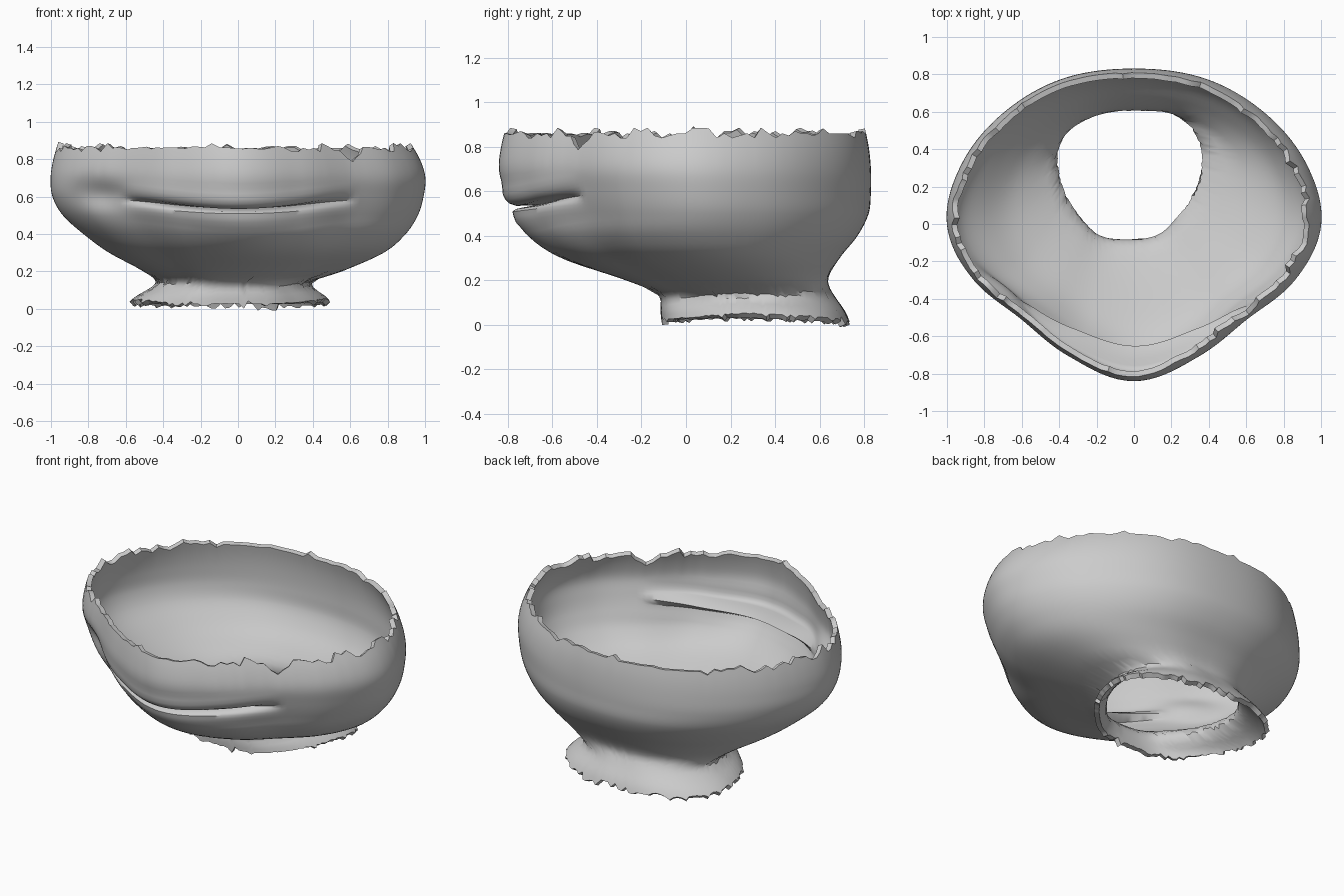
import bpy, bmesh, math, random
from mathutils import Vector

if "Cube" in bpy.data.objects:
    bpy.data.objects.remove(bpy.data.objects["Cube"])
random.seed(4)
N = 144

# Height levels: z, left x, right x, front y, back y, neck-shape weight
LEVELS = [(0.00, -.63, .54, -.11, .74, 1), (0.06, -.57, .49, -.115, .715, 1),
          (0.14, -.45, .405, -.13, .66, 1), (0.20, -.52, .57, -.27, .635, .7),
          (0.30, -.70, .79, -.56, .69, .35), (0.40, -.83, .90, -.71, .77, .12),
          (0.50, -.935, .96, -.775, .82, 0), (0.60, -.99, .99, -.815, .83, 0),
          (0.70, -1.0, 1.0, -.84, .83, 0), (0.80, -.985, .97, -.83, .82, 0),
          (0.92, -.95, .90, -.80, .795, 0)]
# Half-plan radii from front to back, normalised
HEAD = [1, .91, .855, .93, 1, 1, 1, 1.01, 1]
NECK = [1, 1, .92, .91, .95, 1.03, 1.06, 1.04, 1]


def hermite(p0, p1, m0, m1, t):
    return ((2*t**3 - 3*t*t + 1)*p0 + (t**3 - 2*t*t + t)*m0
            + (3*t*t - 2*t**3)*p1 + (t**3 - t*t)*m1)


def level(z):
    z = max(0.0, min(0.92, z))
    i = max(k for k in range(len(LEVELS) - 1) if LEVELS[k][0] <= z)
    a, b = LEVELS[i], LEVELS[i + 1]
    p, n = LEVELS[max(i - 1, 0)], LEVELS[min(i + 2, len(LEVELS) - 1)]
    h = b[0] - a[0]
    return [hermite(a[k], b[k], (b[k] - p[k])/(b[0] - p[0])*h,
                    (n[k] - a[k])/(n[0] - a[0])*h, (z - a[0])/h) for k in range(1, 6)]


def radius(table, a):
    f = abs((a + math.pi) % (2*math.pi) - math.pi) / math.pi * 8
    i = min(int(f), 7)
    g = lambda k: table[8 - abs(8 - abs(k))]
    return hermite(g(i), g(i + 1), (g(i + 1) - g(i - 1))/2, (g(i + 2) - g(i))/2, f - i)


def surface(a, z):
    xl, xr, yf, yb, w = level(z)
    r = radius(HEAD, a)*(1 - w) + radius(NECK, a)*w
    return Vector(((xl + xr)/2 + (xr - xl)/2*r*math.sin(a),
                   (yf + yb)/2 - (yb - yf)/2*r*math.cos(a), z))


# Rows around the mouth crease: height offset, inward push
LIPS = [(-.10, 0), (-.07, -.008), (-.045, -.006), (-.022, 0), (-.010, .02), (-.002, .06),
        (.006, .11), (.006, .07), (.004, .03), (.014, .004), (.03, -.008), (.055, -.012), (.085, -.005)]
cols = []
for c in range(N):
    a = 2*math.pi*c/N
    ref = surface(a, 0.55)
    front = ref.y < 0
    zc = 0.53 + 0.07*math.tanh(3.0*ref.x**2) if front else 0.60
    mouth = max(0, 1 - (ref.x/0.62)**2)**0.8 if front else 0
    # Torn rim and torn neck edge
    calm = 0.25 if -.55 < ref.x < .2 else 1
    top = 0.86 + calm*random.choice((-.02, -.01, 0, 0, .01, .025))
    if c % 17 == 5:
        top += 0.022
    top -= 0.06*math.exp(-((a - 0.86)/0.09)**2)
    bottom = 0.025 + 0.025*abs(math.sin(a))**3 + random.choice((-.012, 0, 0, .004))
    if abs(c - N//2) < 12 or c in (4, 8, N - 9, N - 13):
        bottom += random.choice((-.012, .012))
    if c == 3:
        bottom = 0.0
    lo, hi = zc + LIPS[0][0], zc + LIPS[-1][0]
    rows = [(bottom + (lo - bottom)*k/20, 0) for k in range(20)]
    # The fold flattens into an evenly spaced surface outside the mouth
    for k, (dz, push) in enumerate(LIPS):
        even = LIPS[0][0] + (LIPS[-1][0] - LIPS[0][0])*k/(len(LIPS) - 1)
        rows.append((zc + dz*mouth + even*(1 - mouth), push*mouth))
    rows += [(hi + (top - hi)*k/9, 0) for k in range(1, 10)]
    col = []
    for z, push in rows:
        p = surface(a, z)
        p.y += push
        # Cheek dimple beside the left mouth corner
        d = (p - Vector((-.74, -.38, .61)))
        dent = 0.045*math.exp(-(d.x**2 + d.y**2)/0.03 - d.z**2/0.006)
        p.x += dent*0.6
        p.y += dent*0.8
        col.append(p)
    cols.append(col)

# Open shell surface
bm = bmesh.new()
grid = [[bm.verts.new(p) for p in col] for col in cols]
for i in range(N):
    A, B = grid[i], grid[(i + 1) % N]
    for j in range(len(A) - 1):
        bm.faces.new((A[j], B[j], B[j + 1], A[j + 1]))
mesh = bpy.data.meshes.new("lower_face_shell")
bm.to_mesh(mesh)
bm.free()
shell = bpy.data.objects.new("lower_face_shell", mesh)
bpy.context.collection.objects.link(shell)
bpy.context.view_layer.objects.active = shell
shell.select_set(True)

# Wall thickness
mod = shell.modifiers.new("wall", 'SOLIDIFY')
mod.thickness = 0.03
mod.offset = -1
bpy.ops.object.modifier_apply(modifier=mod.name)
bpy.ops.object.shade_smooth_by_angle(angle=math.radians(45))
